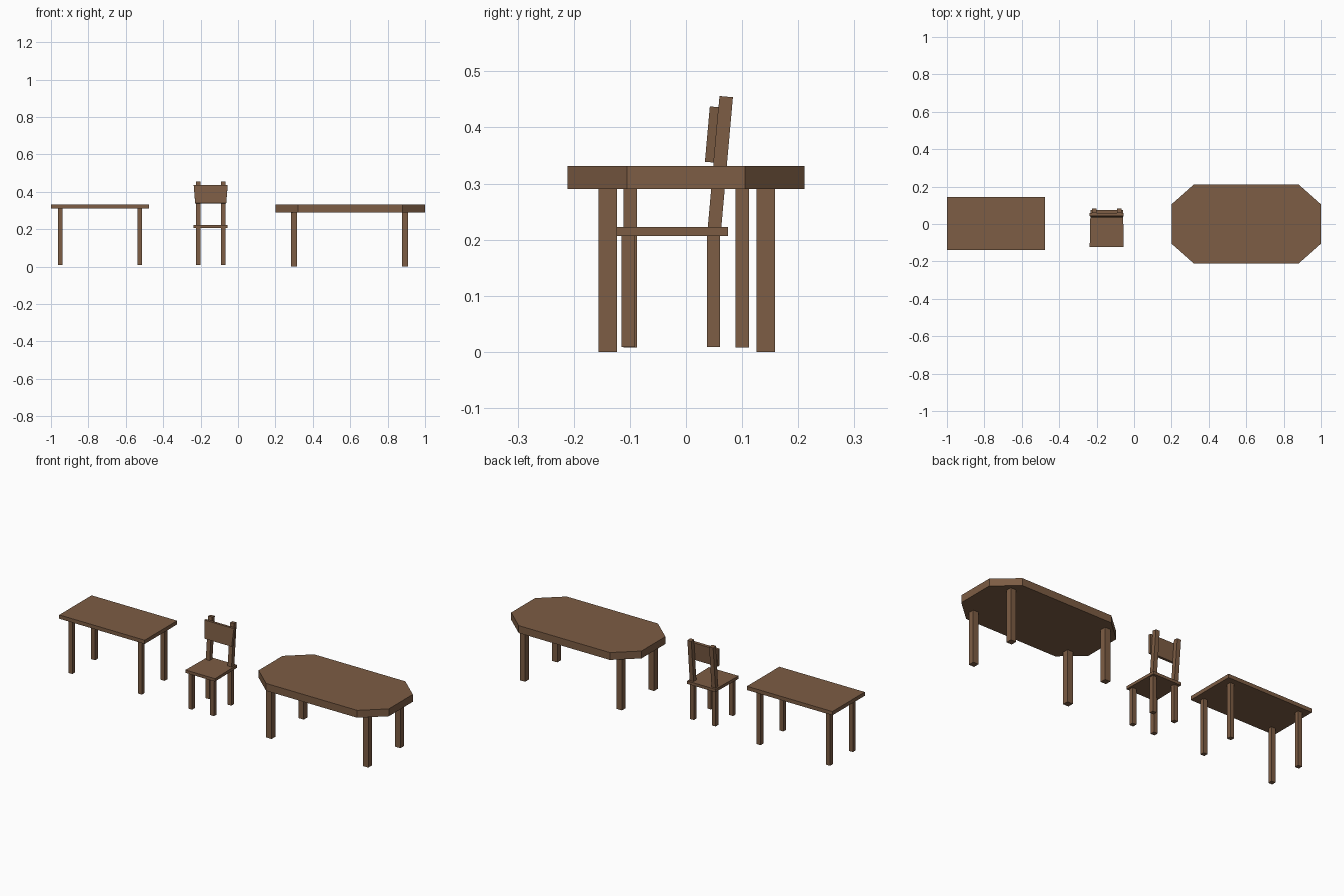
import bpy, bmesh, math
from mathutils import Matrix

if "Cube" in bpy.data.objects:
    bpy.data.objects.remove(bpy.data.objects["Cube"])

wood = bpy.data.materials.new("brown wood")
wood.diffuse_color = (0.205, 0.109, 0.058, 1)
wood.use_nodes = True
wood.node_tree.nodes["Principled BSDF"].inputs["Base Color"].default_value = wood.diffuse_color


def prism(name, outline, depth, matrix):
    """Extrude a flat outline (local xy) along local z, then place it."""
    bm = bmesh.new()
    face = bm.faces.new([bm.verts.new((x, y, 0)) for x, y in outline])
    ext = bmesh.ops.extrude_face_region(bm, geom=[face])
    for v in ext["geom"]:
        if isinstance(v, bmesh.types.BMVert):
            v.co.z += depth
    bm.transform(matrix)
    bmesh.ops.recalc_face_normals(bm, faces=bm.faces)
    mesh = bpy.data.meshes.new(name)
    bm.to_mesh(mesh)
    bm.free()
    mesh.materials.append(wood)
    ob = bpy.data.objects.new(name, mesh)
    bpy.context.collection.objects.link(ob)
    return ob


def rect(hx, hy):
    return [(-hx, -hy), (hx, -hy), (hx, hy), (-hx, hy)]


def at(x, y, z):
    return Matrix.Translation((x, y, z))


def legs(name, cx, cy, dx, dy, half, z0, z1):
    for sx in (-1, 1):
        for sy, row in ((-1, "front"), (1, "back")):
            side = "left" if sx < 0 else "right"
            prism(f"{name}_{row}_{side}_leg", rect(half, half), z1 - z0,
                  at(cx + sx * dx, cy + sy * dy, z0))


# Rectangular table
prism("rectangular_table_top", rect(0.2625, 0.142), 0.021, at(-0.7375, 0.002, 0.31))
legs("rectangular_table", -0.738, 0.0005, 0.2135, 0.1, 0.012, 0.008, 0.31)

# Octagonal table: rectangle with clipped corners
octagon = [(-0.4, -0.105), (-0.28, -0.211), (0.28, -0.211), (0.4, -0.105),
           (0.4, 0.105), (0.28, 0.211), (-0.28, 0.211), (-0.4, 0.105)]
prism("octagonal_table_top", octagon, 0.041, at(0.6, 0, 0.29))
legs("octagonal_table", 0.596, 0.0015, 0.297, 0.141, 0.0165, 0, 0.29)

# Chair: slightly tapered seat and legs
CX = -0.146
seat = [(-0.091, -0.123), (0.091, -0.123), (0.087, 0.075), (-0.087, 0.075)]
prism("chair_seat", seat, 0.016, at(CX, 0, 0.207))
legs("chair", CX, -0.027, 0.067, 0.076, 0.012, 0.009, 0.207)

# Leaning back posts
lean = Matrix.Rotation(-math.radians(5.1), 4, 'X')
for s, side in ((-1, "left"), (1, "right")):
    prism(f"chair_{side}_back_post", rect(0.012, 0.012), 0.246,
          at(CX + s * 0.067, 0.0498, 0.21) @ lean)

# Backrest panel, wider at the top, resting on the front of the posts
panel = [(-0.083, 0.127), (0.083, 0.127), (0.091, 0.226), (-0.091, 0.226)]
prism("chair_backrest", panel, 0.016,
      at(CX, 0.0498, 0.21) @ lean @ at(0, -0.0115, 0) @ Matrix.Rotation(math.pi / 2, 4, 'X'))
